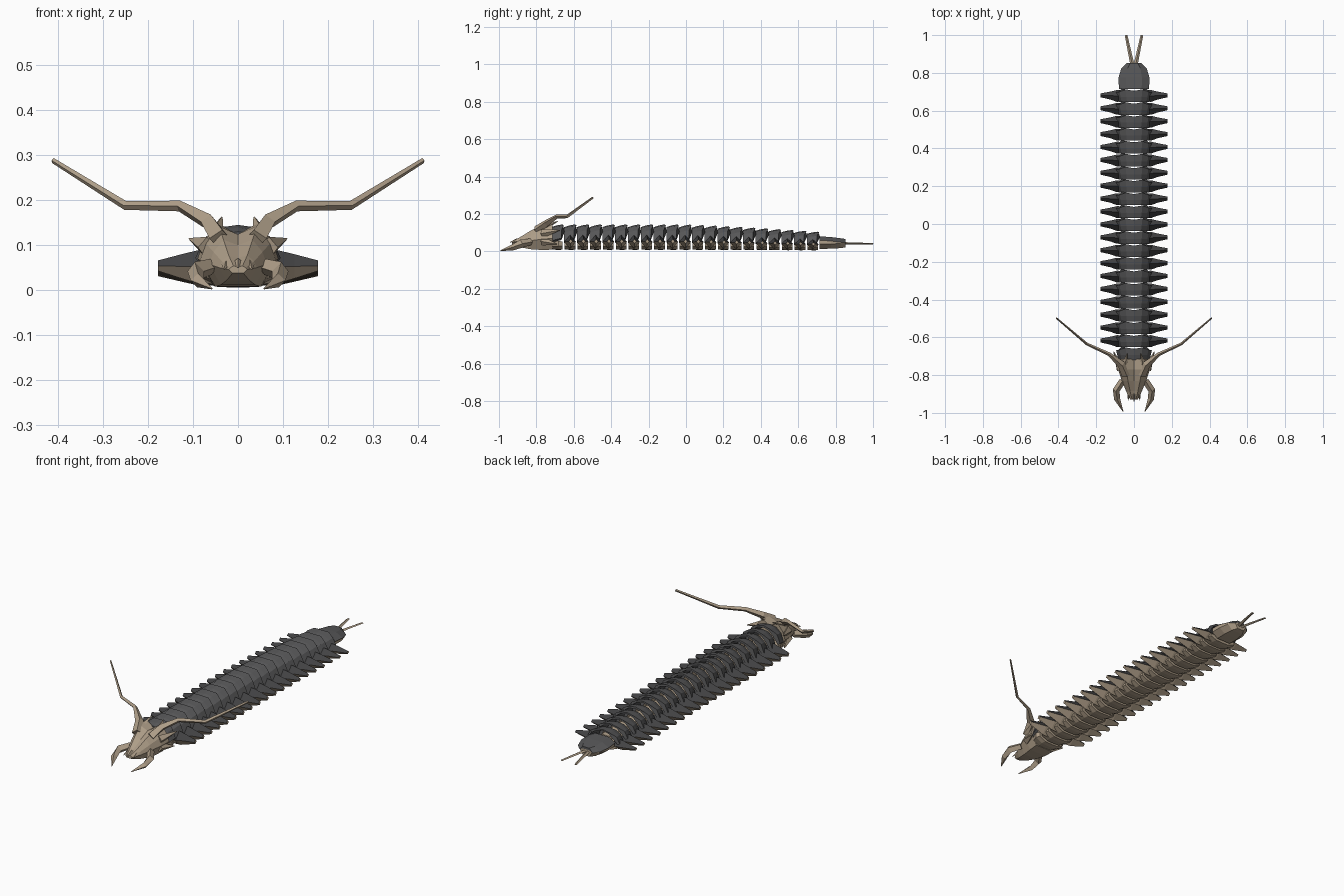
import bpy, bmesh
from mathutils import Vector


def material(name, rgb):
    m = bpy.data.materials.new(name)
    m.diffuse_color = (*rgb, 1)
    return m


TAN = material("tan_shell", (0.43, 0.345, 0.25))
GREY = material("dark_grey_plate", (0.095, 0.095, 0.098))
DARK = material("dark_leg_top", (0.055, 0.055, 0.057))


def loft(name, rings, mats, rule=None):
    """Closed solid through equal-length rings; rule(normal) picks the material."""
    bm = bmesh.new()
    vr = [[bm.verts.new(p) for p in r] for r in rings]
    n = len(vr[0])
    for a, b in zip(vr, vr[1:]):
        for i in range(n):
            j = (i + 1) % n
            bm.faces.new((a[i], a[j], b[j], b[i]))
    bm.faces.new(vr[0])
    bm.faces.new(vr[-1])
    bmesh.ops.recalc_face_normals(bm, faces=bm.faces[:])
    bm.normal_update()
    if rule:
        for f in bm.faces:
            f.material_index = rule(f.normal)
    me = bpy.data.meshes.new(name)
    bm.to_mesh(me)
    bm.free()
    for m in mats:
        me.materials.append(m)
    ob = bpy.data.objects.new(name, me)
    bpy.context.collection.objects.link(ob)
    return ob


def limb(name, pts, sizes, side=1):
    """Four-sided tapering limb along a path; sizes are (half width, half height)."""
    pts = [Vector((p[0] * side, p[1], p[2])) for p in pts]
    rings = []
    for i, p in enumerate(pts):
        d = (pts[min(i + 1, len(pts) - 1)] - pts[max(i - 1, 0)]).normalized()
        u = d.cross(Vector((0, 0, 1))).normalized()
        v = u.cross(d)
        w, h = sizes[i]
        rings.append([p + u * w, p + v * h, p - u * w, p - v * h])
    return loft(name, rings, [TAN])


def mirrored(half):
    """Full outline from a right-hand half running from the centre outward."""
    return [(-x, z) for x, z in reversed(half) if x > 0] + list(half)


# ---- Body segments: arched back plate, belly plate and a pair of legs ----
OUTER = mirrored([(0, 0.142), (0.042, 0.136), (0.074, 0.112), (0.092, 0.068)])
BELLY = mirrored([(0, 0.008), (0.045, 0.010), (0.085, 0.030)]) + [(0.085, 0.056), (-0.085, 0.056)]
COUNT, PITCH = 21, 0.0683

for k in range(COUNT):
    y0 = -0.688 + k * PITCH
    t = max(0.0, (y0 + 0.05) / 0.73)
    zs = 1 - 0.27 * t ** 1.3

    def plate_ring(dy, s, sweep):
        arc = [(x * s, z - (1 - s) * 0.10) for x, z in OUTER]
        inner = [(x * 0.86, z - 0.010) for x, z in reversed(arc)]
        return [(x, y0 + dy + sweep * min(abs(x), 0.074) / 0.074
                 - (0.018 if abs(x) > 0.075 and sweep > 0 else 0), z * zs)
                for x, z in arc + inner]

    loft("back_plate", [plate_ring(-0.032, 0.88, 0), plate_ring(-0.005, 0.97, 0),
                        plate_ring(0.027, 1.03, 0.013)], [GREY])
    loft("belly_plate", [[(x * s, y0 + dy, (z * s + 0.03 * (1 - s)) * zs) for x, z in BELLY]
                         for dy, s in ((-0.029, 0.85), (0.005, 1), (0.028, 0.9))], [TAN])
    if k == 0:
        continue
    for side in (-1, 1):
        # columns: x, half width, sweep, bottom, middle, top
        cols = [(0.055, 0.030, 0, 0.014, 0.050, 0.086), (0.092, 0.031, 0, 0.016, 0.052, 0.088),
                (0.125, 0.021, 0.002, 0.026, 0.053, 0.080), (0.178, 0.010, 0.003, 0.043, 0.054, 0.066)]
        rings = [[(side * x, y0 + sw - w, zm * zs), (side * x, y0 + sw, zt * zs),
                  (side * x, y0 + sw + w, zm * zs), (side * x, y0 + sw, zb * zs)]
                 for x, w, sw, zb, zm, zt in cols]
        loft("leg", rings, [TAN, DARK], lambda n: 1 if n.z > 0.15 else 0)

# ---- Tail: rounded tan body, grey cap and two thin prongs ----
TAIL = [(0.715, 0.074, 0.014, 0.070), (0.775, 0.076, 0.015, 0.066),
        (0.825, 0.062, 0.018, 0.060), (0.852, 0.036, 0.022, 0.056)]
loft("tail_body", [[(-w, y, b + 0.025), (-w * 0.55, y, b), (w * 0.55, y, b), (w, y, b + 0.025),
                    (w, y, t - 0.008), (w * 0.55, y, t), (-w * 0.55, y, t), (-w, y, t - 0.008)]
                   for y, w, b, t in TAIL], [TAN])
loft("tail_cap", [[(-w * 1.08, y, t - 0.010), (-w * 0.55, y, t + 0.011), (w * 0.55, y, t + 0.011),
                   (w * 1.08, y, t - 0.010), (w * 0.55, y, t - 0.002), (-w * 0.55, y, t - 0.002)]
                  for y, w, b, t in TAIL], [GREY])
for side in (-1, 1):
    limb("tail_prong", [(0.008, 0.84, 0.043), (0.025, 0.92, 0.043), (0.042, 1.0, 0.041)],
         [(0.011, 0.007), (0.009, 0.005), (0.007, 0.003)], side)

# ---- Head: faceted wedge with a groove along the crown ----
# columns: y, half width, bottom, side height, crown, groove
HEAD = [(-0.930, 0.020, 0.038, 0.046, 0.054, 0.052), (-0.885, 0.042, 0.022, 0.050, 0.078, 0.072),
        (-0.830, 0.064, 0.012, 0.058, 0.112, 0.100), (-0.770, 0.084, 0.008, 0.066, 0.142, 0.124),
        (-0.715, 0.090, 0.010, 0.070, 0.150, 0.122)]
loft("head", [[(0, y, g), (w * 0.5, y, c), (w * 0.85, y, (c + s) / 2), (w, y, s), (w * 0.6, y, b),
               (-w * 0.6, y, b), (-w, y, s), (-w * 0.85, y, (c + s) / 2), (-w * 0.5, y, c)]
              for y, w, b, s, c, g in HEAD], [TAN])
limb("snout_spike", [(0, -0.90, 0.062), (0, -0.94, 0.050)], [(0.012, 0.010), (0.001, 0.001)])

for side in (-1, 1):
    # Antenna with three bends
    limb("antenna", [(0.040, -0.800, 0.115), (0.066, -0.745, 0.152), (0.130, -0.690, 0.187),
                     (0.250, -0.635, 0.188), (0.411, -0.498, 0.288)],
         [(0.026, 0.022), (0.021, 0.018), (0.010, 0.012), (0.007, 0.010), (0.004, 0.006)], side)
    # Hooked jaw
    limb("jaw", [(0.060, -0.830, 0.052), (0.094, -0.880, 0.042), (0.090, -0.925, 0.022),
                 (0.058, -0.992, 0.004)],
         [(0.018, 0.018), (0.019, 0.022), (0.016, 0.016), (0.002, 0.002)], side)
    # Small teeth, crest and cheek spikes
    limb("tooth", [(0.026, -0.89, 0.058), (0.031, -0.934, 0.046)],
         [(0.011, 0.010), (0.001, 0.001)], side)
    limb("crest_spike", [(0.050, -0.76, 0.128), (0.036, -0.685, 0.162)],
         [(0.018, 0.014), (0.002, 0.002)], side)
    limb("upper_cheek_spike", [(0.070, -0.77, 0.095), (0.108, -0.675, 0.114)],
         [(0.020, 0.024), (0.002, 0.002)], side)
    limb("lower_cheek_spike", [(0.072, -0.77, 0.055), (0.104, -0.690, 0.040)],
         [(0.020, 0.024), (0.002, 0.002)], side)
